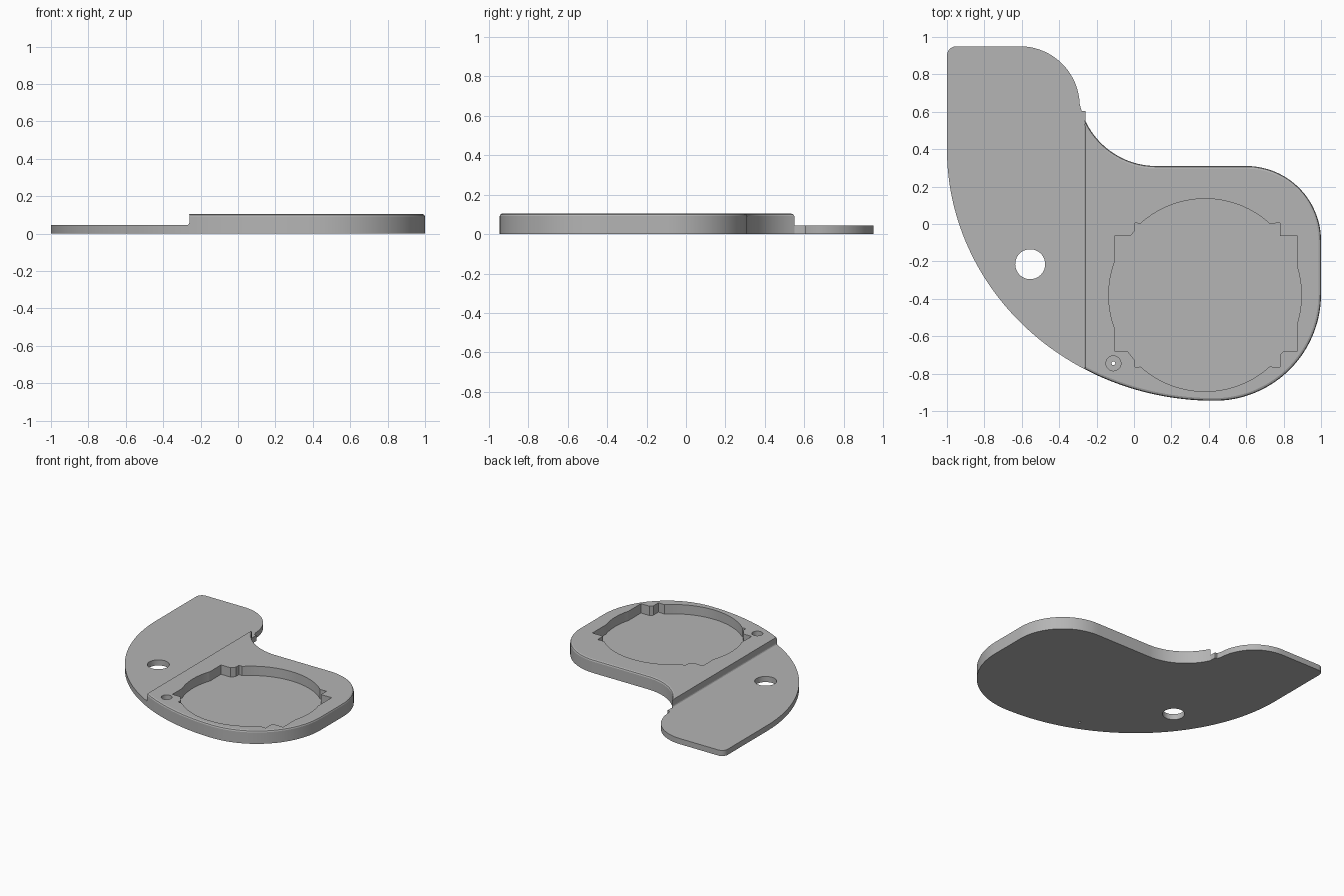
import bpy, bmesh
from math import radians, sin, cos, acos, sqrt

cube = bpy.data.objects.get("Cube")
if cube:
    bpy.data.objects.remove(cube, do_unlink=True)

grey = bpy.data.materials.new("plain grey")
grey.use_nodes = True
grey.diffuse_color = (0.46, 0.46, 0.46, 1)
grey.node_tree.nodes["Principled BSDF"].inputs["Base Color"].default_value = grey.diffuse_color

STEP_X, PLATE_H, BODY_H = -0.26, 0.045, 0.105
POCKET_Z = 0.03


def arc(cx, cy, rx, ry, a0, a1, n=28):
    """Points along an elliptical arc, angles in degrees."""
    angles = [radians(a0 + (a1 - a0) * i / n) for i in range(n + 1)]
    return [(cx + rx * cos(a), cy + ry * sin(a)) for a in angles]


def slab(name, points, z0, z1, rim=0):
    """Extrude an outline; optionally round its top rim away from the step."""
    bm = bmesh.new()
    face = bm.faces.new([bm.verts.new((x, y, z0)) for x, y in points])
    up = bmesh.ops.extrude_face_region(bm, geom=[face])
    verts = [v for v in up["geom"] if isinstance(v, bmesh.types.BMVert)]
    bmesh.ops.translate(bm, verts=verts, vec=(0, 0, z1 - z0))
    bmesh.ops.remove_doubles(bm, verts=bm.verts[:], dist=0.0005)
    bmesh.ops.recalc_face_normals(bm, faces=bm.faces[:])
    if rim:
        edges = [e for e in bm.edges
                 if all(v.co.z > z1 - 0.001 for v in e.verts)
                 and not all(abs(v.co.x - STEP_X) < 0.001 for v in e.verts)]
        bmesh.ops.bevel(bm, geom=edges, offset=rim, segments=2,
                        profile=0.5, affect='EDGES')
    mesh = bpy.data.meshes.new(name)
    bm.to_mesh(mesh)
    bm.free()
    mesh.materials.append(grey)
    obj = bpy.data.objects.new(name, mesh)
    bpy.context.collection.objects.link(obj)
    return obj


def activate(obj):
    bpy.ops.object.select_all(action='DESELECT')
    obj.select_set(True)
    bpy.context.view_layer.objects.active = obj


def cut(obj, points, z0, z1):
    """Subtract an extruded outline from a part."""
    cutter = slab("cutter", points, z0, z1)
    cutter.hide_render = True
    mod = obj.modifiers.new("cut", 'BOOLEAN')
    mod.operation, mod.solver, mod.object = 'DIFFERENCE', 'EXACT', cutter
    activate(obj)
    bpy.ops.object.modifier_apply(modifier=mod.name)
    bpy.data.objects.remove(cutter, do_unlink=True)


def circle(x, y, r, n=48):
    return arc(x, y, r, r, 0, 360 - 360 / n, n - 1)


# Long sweeping edge shared by both parts, split where it meets the step
CX, CY, RX, RY = 0.43, 0.40, 1.43, 1.345
split = 360 - acos((STEP_X - CX) / RX) * 57.29578

# Thin tail plate
tail = [(STEP_X, 0.605), (-0.28, 0.605), (-0.29, 0.64)]
tail += arc(-0.61, 0.63, 0.32, 0.32, 8, 90)
tail += arc(-0.95, 0.90, 0.05, 0.05, 90, 180, 10)
tail += arc(CX, CY, RX, RY, 180, split, 40)
tail_plate = slab("tail_plate", tail, 0, PLATE_H)
cut(tail_plate, circle(-0.555, -0.215, 0.08), -0.1, 0.2)

# Thick body with rounded top rim
r = 0.42
cove_start = 180 + acos((0.12 - STEP_X) / r) * 57.29578
body = arc(0.12, 0.73, r, r, cove_start, 270)
body += arc(0.60, -0.09, 0.40, 0.40, 90, 0)
body += arc(0.43, -0.375, 0.57, 0.57, 0, -90, 36)
body += arc(CX, CY, RX, RY, 270, split, 24)
thick_body = slab("thick_body", body, 0, BODY_H, rim=0.014)

# Round pocket with four notched corners
px, py, pr = 0.38, -0.38, 0.515
notches = [
    [(0.78, 0.005), (0.78, -0.065), (0.875, -0.065)],
    [(0.875, -0.68), (0.80, -0.68), (0.78, -0.70), (0.78, -0.765)],
    [(0.005, -0.765), (0.005, -0.73), (-0.035, -0.68), (-0.105, -0.68)],
    [(-0.105, -0.065), (-0.02, -0.065), (0.005, -0.035), (0.005, 0.005)],
]
spans = [(132, 48), (16, -16), (-48, -132), (-160, -200)]
pocket = []
for (a0, a1), notch in zip(spans, notches):
    pocket += arc(px, py, pr, pr, a0, a1) + notch
cut(thick_body, pocket, POCKET_Z, 0.2)

# Counterbored screw hole
cut(thick_body, circle(-0.11, -0.745, 0.04, 32), POCKET_Z, 0.2)
cut(thick_body, circle(-0.11, -0.745, 0.01, 16), -0.1, 0.2)

# Small fillet along the foot of the step
y0, y1 = CY - RY * sqrt(1 - ((STEP_X - CX) / RX) ** 2), 0.55
f = 0.014
profile = [(STEP_X, PLATE_H)] + [(STEP_X - f + f * cos(radians(a)), PLATE_H + f + f * sin(radians(a)))
                                 for a in (0, -30, -60, -90)]
bm = bmesh.new()
face = bm.faces.new([bm.verts.new((x, y0 + 0.008, z)) for x, z in profile])
up = bmesh.ops.extrude_face_region(bm, geom=[face])
bmesh.ops.translate(bm, vec=(0, y1 - y0 - 0.008, 0),
                    verts=[v for v in up["geom"] if isinstance(v, bmesh.types.BMVert)])
bmesh.ops.recalc_face_normals(bm, faces=bm.faces[:])
mesh = bpy.data.meshes.new("step_fillet")
bm.to_mesh(mesh)
bm.free()
mesh.materials.append(grey)
step_fillet = bpy.data.objects.new("step_fillet", mesh)
bpy.context.collection.objects.link(step_fillet)

for part in (tail_plate, thick_body):
    activate(part)
    bpy.ops.object.shade_smooth_by_angle(angle=radians(20))
